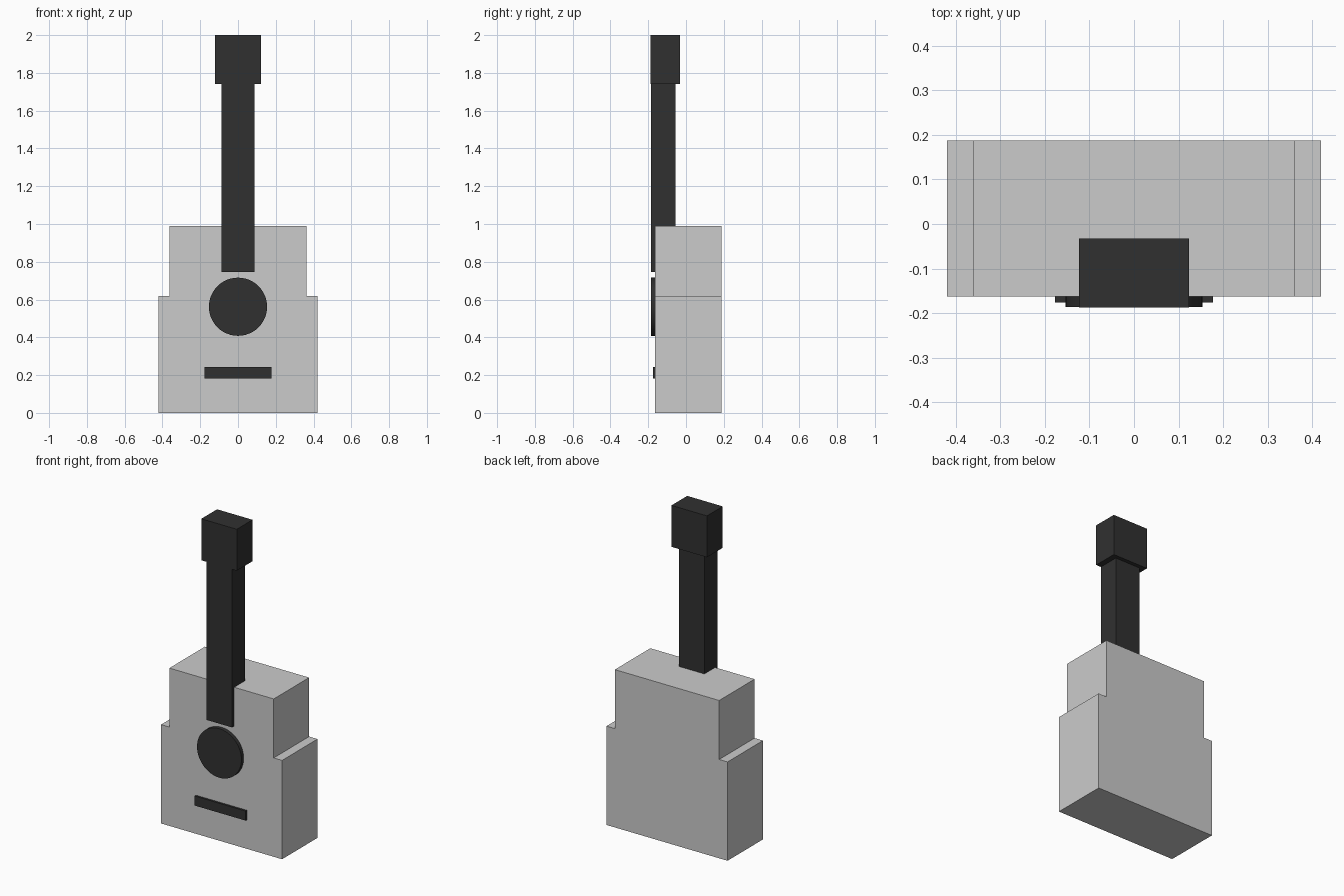
import bpy, bmesh, math

if "Cube" in bpy.data.objects:
    bpy.data.objects.remove(bpy.data.objects["Cube"])

dark = bpy.data.materials.new("dark_wood")
dark.diffuse_color = (0.03, 0.03, 0.03, 1)
dark.use_nodes = True
dark.node_tree.nodes["Principled BSDF"].inputs["Base Color"].default_value = dark.diffuse_color


def prism(name, profile, y0, y1, mat=None):
    """Extrude an (x, z) outline from y0 to y1."""
    bm = bmesh.new()
    face = bm.faces.new([bm.verts.new((x, y0, z)) for x, z in profile])
    ext = bmesh.ops.extrude_face_region(bm, geom=[face])["geom"]
    verts = [g for g in ext if isinstance(g, bmesh.types.BMVert)]
    bmesh.ops.translate(bm, verts=verts, vec=(0, y1 - y0, 0))
    bmesh.ops.recalc_face_normals(bm, faces=bm.faces)
    mesh = bpy.data.meshes.new(name)
    bm.to_mesh(mesh)
    bm.free()
    obj = bpy.data.objects.new(name, mesh)
    bpy.context.collection.objects.link(obj)
    if mat:
        mesh.materials.append(mat)
    return obj


def mirrored(right):
    """Complete a right-hand outline with its left-hand mirror."""
    return right + [(-x, z) for x, z in reversed(right)]


FRONT = -0.163  # front plane of the body

# Stepped body
prism("body", mirrored([(0.42, 0), (0.42, 0.62), (0.362, 0.62), (0.362, 0.99)]),
      FRONT, 0.188)

# Neck, let into the body, and headstock
prism("neck", mirrored([(0.088, 0.747), (0.088, 1.74)]), -0.186, -0.056, dark)
prism("headstock", mirrored([(0.123, 1.74), (0.123, 2.0)]), -0.188, -0.032, dark)

# Bridge
prism("bridge", mirrored([(0.177, 0.182), (0.177, 0.242)]), -0.176, FRONT + 0.01, dark)

# Round sound hole disc
bpy.ops.mesh.primitive_cylinder_add(vertices=48, radius=0.154, depth=0.036,
                                    location=(0, -0.168, 0.562),
                                    rotation=(math.pi / 2, 0, 0))
hole = bpy.context.object
hole.name = "sound_hole"
hole.data.materials.append(dark)
bpy.ops.object.shade_smooth_by_angle(angle=math.radians(30))
